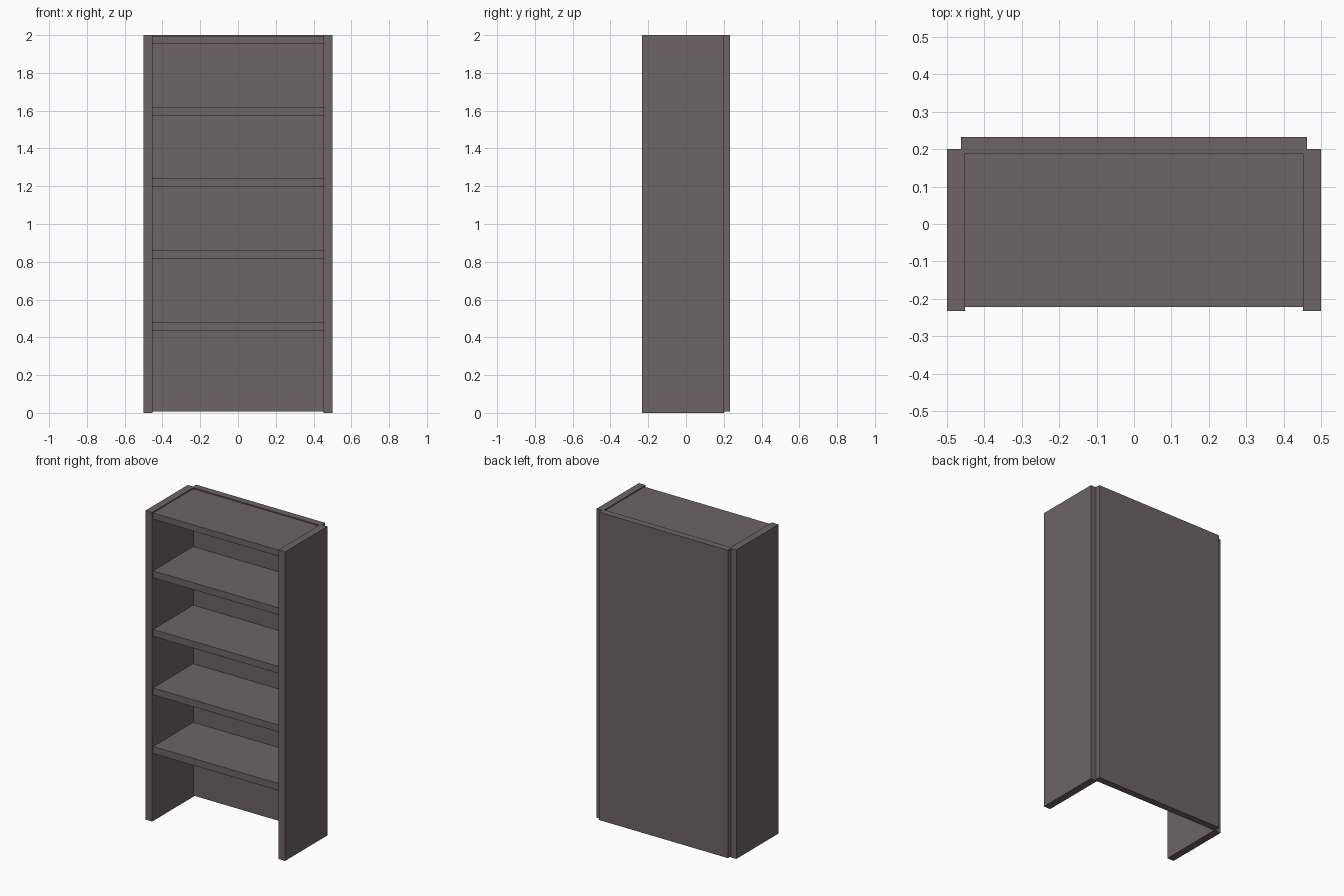
import bpy

if "Cube" in bpy.data.objects:
    bpy.data.objects.remove(bpy.data.objects["Cube"])

# Single dark warm-grey finish
finish = bpy.data.materials.new("dark_warm_grey")
finish.diffuse_color = (0.155, 0.127, 0.135, 1.0)
finish.use_nodes = True
finish.node_tree.nodes["Principled BSDF"].inputs["Base Color"].default_value = finish.diffuse_color


def box(name, x0, x1, y0, y1, z0, z1):
    bpy.ops.mesh.primitive_cube_add(
        size=1, location=((x0 + x1) / 2, (y0 + y1) / 2, (z0 + z1) / 2))
    ob = bpy.context.object
    ob.name = name
    ob.scale = (x1 - x0, y1 - y0, z1 - z0)
    bpy.ops.object.transform_apply(location=False, rotation=False, scale=True)
    ob.data.materials.append(finish)
    return ob


# Side panels
box("left_side", -0.5, -0.452, -0.232, 0.2, 0, 2)
box("right_side", 0.452, 0.5, -0.232, 0.2, 0, 2)

# Back panel, let into the sides
box("back_panel", -0.462, 0.462, 0.188, 0.232, 0.008, 2)

# Evenly spaced shelves, the last one forming the top
for i in range(5):
    z = 0.437 + 0.379 * i
    name = "top_board" if i == 4 else f"shelf_{i + 1}"
    box(name, -0.458, 0.458, -0.222, 0.195, z, z + 0.045 - (0.005 if i == 4 else 0))
